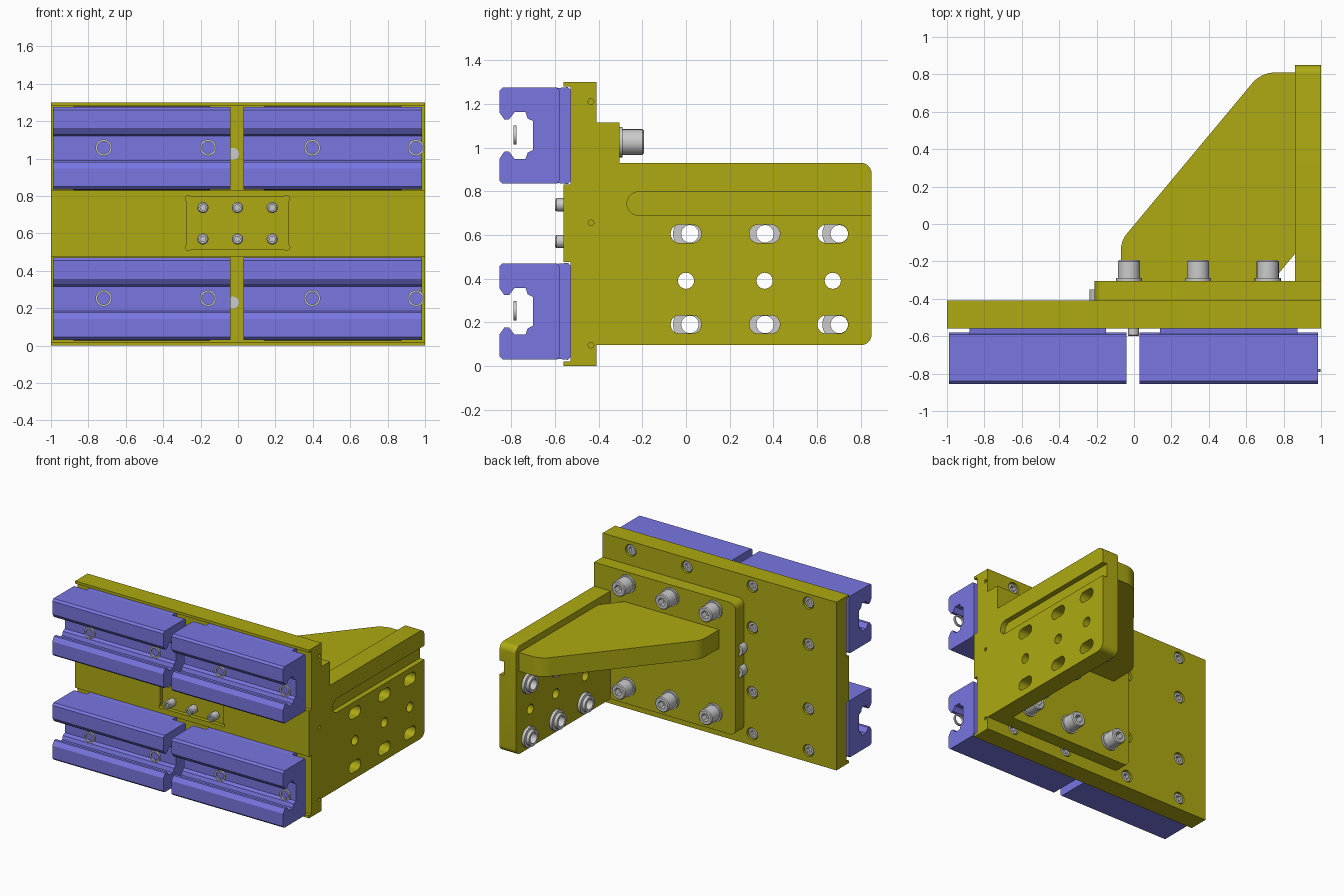
import bpy, bmesh, math
from mathutils import Vector, Matrix

if "Cube" in bpy.data.objects:
    bpy.data.objects.remove(bpy.data.objects["Cube"])


def material(name, rgb):
    m = bpy.data.materials.new(name)
    m.diffuse_color = (*rgb, 1)
    m.use_nodes = True
    m.node_tree.nodes["Principled BSDF"].inputs["Base Color"].default_value = m.diffuse_color
    return m


OLIVE = material("olive", (0.42, 0.40, 0.006))
BLUE = material("blue", (0.19, 0.18, 0.75))


def finish(name, bm, mat=None, smooth=True):
    bmesh.ops.recalc_face_normals(bm, faces=bm.faces)
    me = bpy.data.meshes.new(name)
    bm.to_mesh(me)
    bm.free()
    ob = bpy.data.objects.new(name, me)
    bpy.context.collection.objects.link(ob)
    if mat:
        me.materials.append(mat)
    if smooth:
        shade(ob)
    return ob


def shade(ob):
    bpy.ops.object.select_all(action='DESELECT')
    bpy.context.view_layer.objects.active = ob
    ob.select_set(True)
    bpy.ops.object.shade_smooth_by_angle(angle=math.radians(30))


def rounded(pts):
    """Fillet a 2D outline; each point is (u, v) or (u, v, radius)."""
    out = []
    for i, p in enumerate(pts):
        c = Vector(p[:2])
        if len(p) < 3:
            out.append(c)
            continue
        a = (Vector(pts[i - 1][:2]) - c).normalized()
        b = (Vector(pts[(i + 1) % len(pts)][:2]) - c).normalized()
        half = a.angle(b) / 2
        r = p[2]
        centre = c + (a + b).normalized() * r / math.sin(half)
        s = c + a * r / math.tan(half) - centre
        e = c + b * r / math.tan(half) - centre
        for k in range(9):
            t = k / 8
            sweep = s.angle(e)
            v = (s * math.sin((1 - t) * sweep) + e * math.sin(t * sweep)) / math.sin(sweep)
            out.append(centre + v)
    return out


def prism(name, axis, pts, lo, hi, mat=None):
    """Extrude a 2D outline along an axis from lo to hi."""
    place = {'X': lambda u, v, w: (w, u, v),
             'Y': lambda u, v, w: (u, w, v),
             'Z': lambda u, v, w: (u, v, w)}[axis]
    pts = rounded(pts)
    bm = bmesh.new()
    a = [bm.verts.new(place(u, v, lo)) for u, v in pts]
    b = [bm.verts.new(place(u, v, hi)) for u, v in pts]
    bm.faces.new(a)
    bm.faces.new(b)
    for i in range(len(pts)):
        j = (i + 1) % len(pts)
        bm.faces.new((a[i], a[j], b[j], b[i]))
    return finish(name, bm, mat)


def rect(u0, u1, v0, v1):
    return [(u0, v0), (u1, v0), (u1, v1), (u0, v1)]


def lathe(name, profile, loc, direction, ring=False, segs=24):
    """Spin (radius, height) points; a negative radius makes a hexagon."""
    rot = Vector(direction).to_track_quat('Z', 'Y').to_matrix().to_4x4()
    mat = Matrix.Translation(loc) @ rot
    bm = bmesh.new()
    loops = []
    for r, h in profile:
        loop = []
        for k in range(segs):
            t = 2 * math.pi * k / segs
            q = r
            if r < 0:
                q = -r * math.cos(math.pi / 6) / math.cos(t % (math.pi / 3) - math.pi / 6)
            loop.append(bm.verts.new(mat @ Vector((q * math.cos(t), q * math.sin(t), h))))
        loops.append(loop)
    pairs = list(zip(loops, loops[1:]))
    if ring:
        pairs.append((loops[-1], loops[0]))
    else:
        bm.faces.new(loops[0])
        bm.faces.new(loops[-1])
    for a, b in pairs:
        for k in range(segs):
            j = (k + 1) % segs
            bm.faces.new((a[k], a[j], b[j], b[k]))
    return finish(name, bm)


def rod(name, r, loc, direction, length):
    return lathe(name, [(r, 0), (r, length)], loc, direction)


def cut(ob, cutters):
    for c in cutters:
        m = ob.modifiers.new("cut", 'BOOLEAN')
        m.operation, m.solver, m.object = 'DIFFERENCE', 'EXACT', c
        bpy.context.view_layer.objects.active = ob
        bpy.ops.object.modifier_apply(modifier=m.name)
        bpy.data.objects.remove(c)
    shade(ob)


BACK, FRONT, LEFT = (0, 1, 0), (0, -1, 0), (-1, 0, 0)

# Main plate with two shallow channels for the carriages
plate = prism("main_plate", 'X', [
    (-.41, 0), (-.41, 1.3), (-.56, 1.3), (-.56, 1.28), (-.53, 1.28), (-.53, .83),
    (-.56, .83), (-.56, .475), (-.53, .475), (-.53, .02), (-.56, .02), (-.56, 0)], -1, 1, OLIVE)
plate_bolts = [(x, z) for x in (-.76, -.28, .28, .76) for z in (.09, .41, .91, 1.23)]
cutters = [rod("bore", .046, (x, -.46, z), BACK, .1) for x, z in plate_bolts]
cutters.append(prism("pocket", 'Y', rect(-.275, .27, .515, .795), -.6, -.53))
cutters += [rod("pocket_corner", .017, (x, -.6, z), BACK, .07)
            for x in (-.265, .26) for z in (.525, .785)]
cutters += [rod("side_hole", .013, (.93, -.435, z), (1, 0, 0), .1) for z in (.095, .655, 1.21)]
cut(plate, cutters)

# Recessed socket screws in the main plate
for x, z in plate_bolts:
    lathe("plate_screw", [(.042, 0), (.042, .035), (.037, .04), (-.024, .04), (-.024, .015)],
          (x, -.459, z), BACK)

# Mounting plate on the back
prism("mounting_plate", 'Y', [(-.21, .095, .05), (1, .095), (1, 1.115), (-.21, 1.115, .05)],
      -.41, -.305, OLIVE)

# Side panel with groove, slots and round holes
panel = prism("side_panel", 'X', [(-.41, .095), (.85, .095, .05), (.85, .93, .05), (-.41, .93)],
              .86, 1, OLIVE)
cutters = [prism("groove", 'X', [(-.27, .69, .053), (.9, .69), (.9, .797), (-.27, .797, .053)],
                 .96, 1.05)]
for y in (0, .36, .672):
    cutters.append(rod("hole", .037, (1.1, y, .39), LEFT, .4))
    for z in (.19, .605):
        cutters.append(prism("slot", 'X', [(y - .07, z - .042, .041), (y + .07, z - .042, .041),
                                           (y + .07, z + .042, .041), (y - .07, z + .042, .041)],
                             .8, 1.1))
cut(panel, cutters)

# Stepped washers on the inside of the slots
for y in (.018, .362, .702):
    for z in (.19, .605):
        lathe("slot_washer", [(.04, 0), (.078, 0), (.078, .022), (.06, .026), (.06, .05), (.04, .05)],
              (.86, y, z), LEFT, ring=True)

# Horizontal gusset between mounting plate and side panel
prism("gusset", 'Z', [(.74, -.305), (.86, -.16), (.86, .81), (.68, .81, .16),
                      (-.07, -.09, .14), (-.07, -.305)], .735, .88, OLIVE)

# Socket head bolts with washers, and their shanks through the plate
for x in (-.027, .343, .715):
    for z in (.23, 1.025):
        lathe("mounting_bolt", [(.07, 0), (.07, .015), (.059, .015), (.059, .105), (.052, .112),
                                (-.032, .112), (-.032, .06)], (x, -.305, z), BACK)
        rod("bolt_shank", .032, (x, -.42, z), FRONT, .113)

# Six pins in the front pocket with heads behind the plate
for x in (-.188, -.003, .183):
    for z in (.57, .738):
        lathe("front_pin", [(.03, 0), (.03, .18), (.024, .187), (-.016, .187), (-.016, .17)],
              (x, -.413, z), FRONT)
        lathe("pin_head", [(.05, 0), (.05, .06), (-.03, .06), (-.03, .03)], (x, -.41, z), BACK)

# Four linear guide carriages with a rail channel
half = [(-.58, .205), (-.59, .22), (-.84, .22), (-.855, .205), (-.855, .107), (-.832, .074),
        (-.81, .074), (-.785, .107), (-.735, .107), (-.725, .078), (-.70, .066)]
for zc in (.25, 1.055):
    outline = [(y, zc + z) for y, z in half] + [(y, zc - z) for y, z in reversed(half)]
    for x0, x1 in ((-.99, -.04), (.03, .985)):
        prism("carriage", 'X', outline, x0, x1, BLUE)
        prism("carriage_base", 'X', [(-.605, zc - .216), (-.54, zc - .222), (-.53, zc - .21),
                                     (-.53, zc + .21), (-.54, zc + .222), (-.605, zc + .216)],
              x0 + .11, x1 - .11, BLUE)
    # Thin rings lying in the rail channel
    for x in (-.718, -.16, .397, .952):
        lathe("channel_ring", [(.033, 0), (.044, 0), (.044, .014), (.033, .014)],
              (x, -.79, zc + .003), BACK, ring=True)
